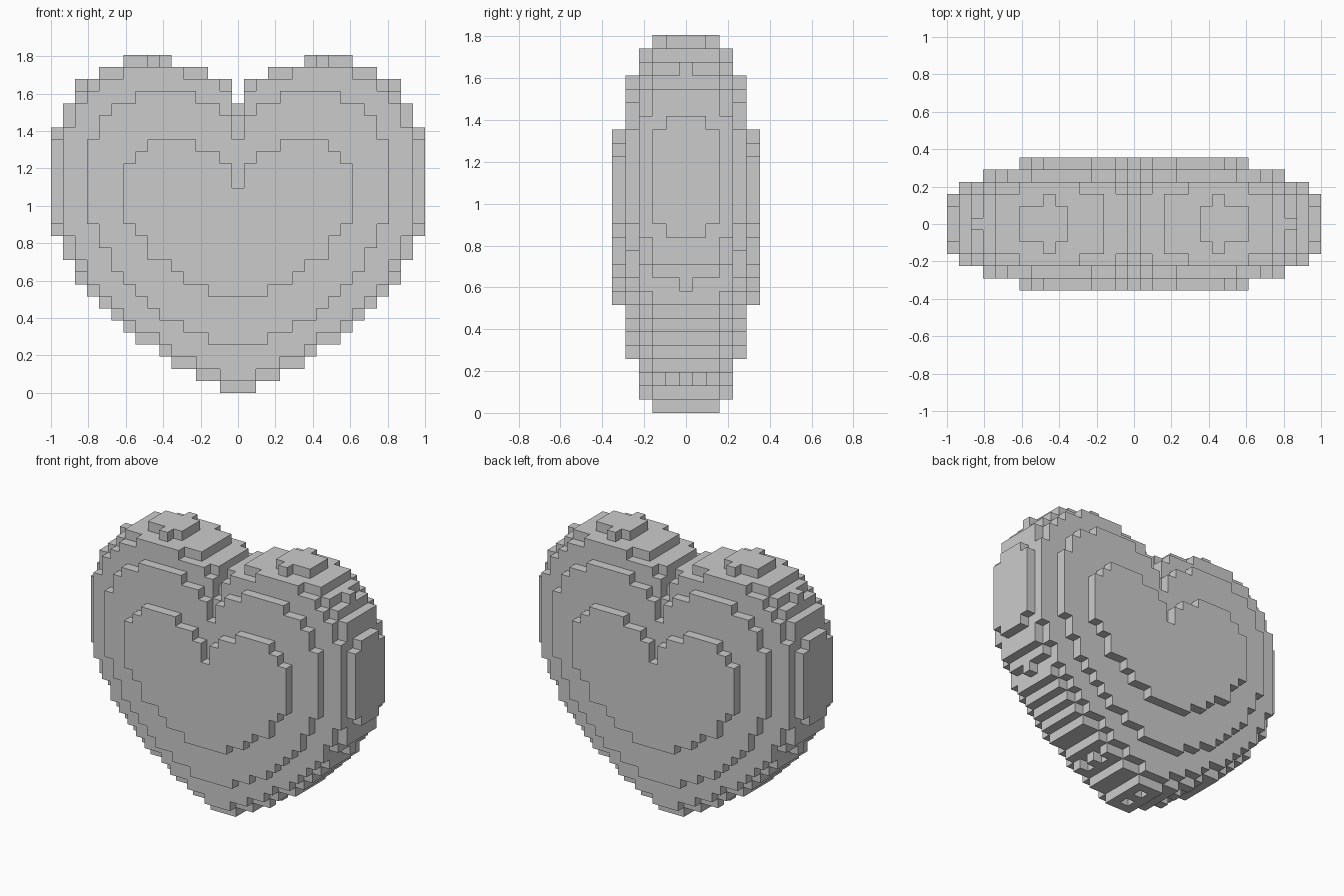
import bpy, math
from mathutils import Vector

if "Cube" in bpy.data.objects:
    bpy.data.objects.remove(bpy.data.objects["Cube"])

CELL = 2 / 31          # edge length of one block
ROWS = 28              # blocks in height

# One heart outline per depth layer (distance from the middle slice, in blocks):
# centre height, half height, half width
LAYERS = [
    (12.05, 12.75, 15.70),
    (12.08, 12.72, 15.66),
    (12.00, 12.70, 15.45),
    (12.20, 11.95, 14.95),
    (12.35, 9.95, 12.60),
    (12.50, 6.00, 9.70),
]


def inside(x, y, r):
    """Is block (x, y, row) part of the heart? An oval bent upward on both sides."""
    ax, ay = abs(x), abs(y)
    if ay >= len(LAYERS) or not 0 <= r < ROWS:
        return False
    centre, half, width = LAYERS[ay]
    if ax >= width:
        return False
    mid = centre + min(0.98 * ax ** (2 / 3), 5.45)
    reach = half * math.sqrt(1 - (ax / width) ** 2.7)
    reach -= 1.2 * 0.1 ** ax          # deeper notch on the centre line
    return abs(r + 0.5 - mid) <= reach + 1e-6


# Fill the block grid
blocks = {(x, y, r) for x in range(-15, 16) for y in range(-5, 6)
          for r in range(ROWS) if inside(x, y, r)}

# Skin: one square wherever a block meets empty space
verts, index, faces = [], {}, []


def corner(p):
    key = tuple(round(c * 2) for c in p)
    if key not in index:
        index[key] = len(verts)
        verts.append((p[0] * CELL, p[1] * CELL, (p[2] + 0.5) * CELL))
    return index[key]


for b in sorted(blocks):
    for axis in range(3):
        for sign in (-1, 1):
            n = Vector((0, 0, 0))
            n[axis] = sign
            if tuple(int(b[i] + n[i]) for i in range(3)) in blocks:
                continue
            u = Vector((0, 0, 0))
            u[(axis + 1) % 3] = 0.5
            v = n.cross(u)
            c = Vector(b) + n * 0.5
            faces.append([corner(c + s * u + t * v)
                          for s, t in ((-1, -1), (1, -1), (1, 1), (-1, 1))])

mesh = bpy.data.meshes.new("block_heart")
mesh.from_pydata(verts, [], faces)
mesh.update()
heart = bpy.data.objects.new("block_heart", mesh)
bpy.context.collection.objects.link(heart)
